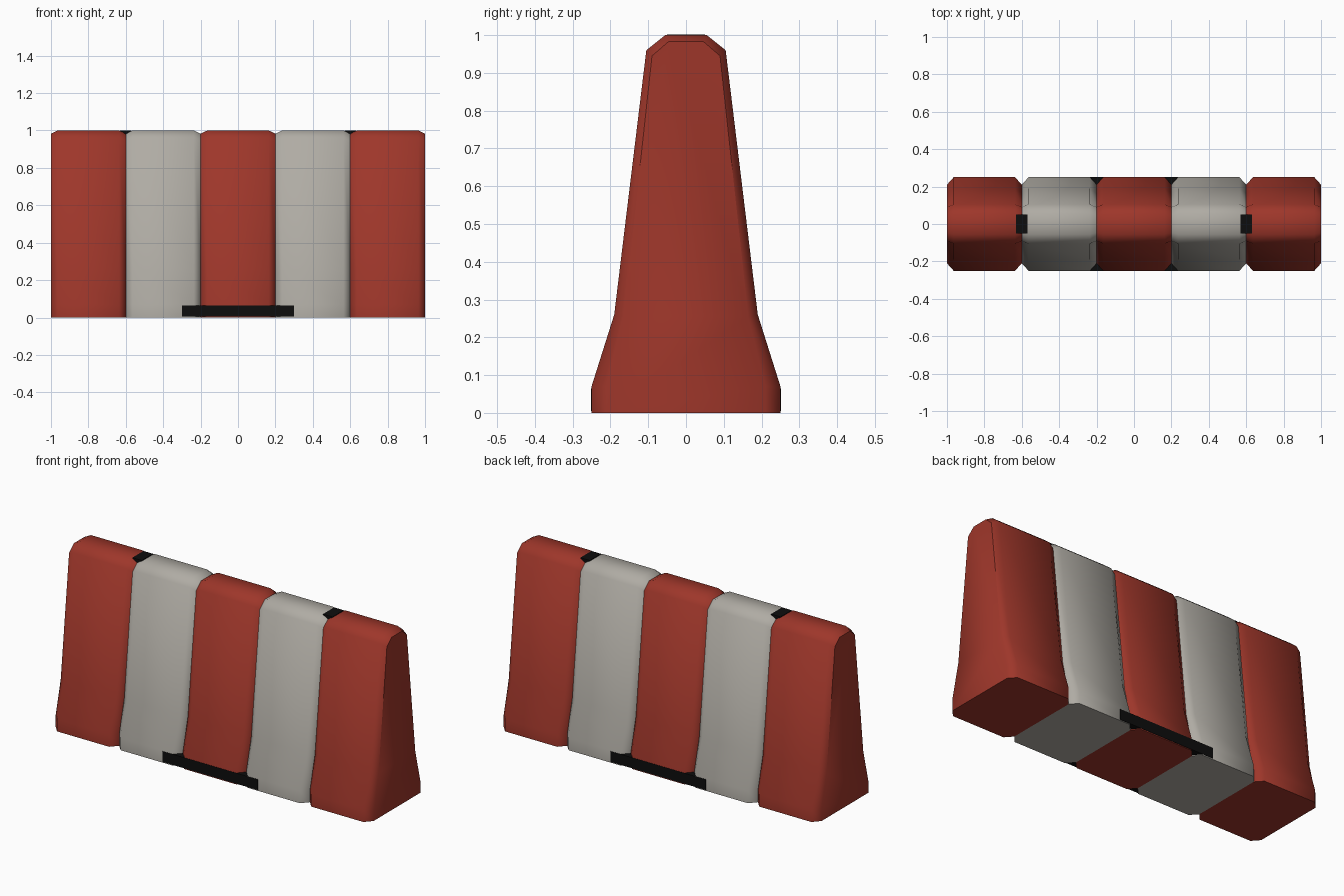
import bpy, bmesh, math

if "Cube" in bpy.data.objects:
    bpy.data.objects.remove(bpy.data.objects["Cube"])


def material(name, rgb):
    m = bpy.data.materials.new(name)
    m.diffuse_color = (*rgb, 1)
    m.use_nodes = True
    m.node_tree.nodes["Principled BSDF"].inputs["Base Color"].default_value = m.diffuse_color
    return m


red = material("barrier red", (0.34, 0.037, 0.023))
white = material("off white", (0.43, 0.41, 0.37))
black = material("black", (0.004, 0.004, 0.004))

# Half cross-sections (y, z): full body, and the inset chamfered end
BODY = [(0.25, 0), (0.25, 0.07), (0.19, 0.26), (0.105, 0.96), (0.055, 1.0)]
END = [(0.21, 0), (0.21, 0.07), (0.165, 0.255), (0.09, 0.945), (0.046, 0.983)]
WIDTH, CHAMFER = 0.4, 0.036


def link(name, bm, mat):
    bmesh.ops.recalc_face_normals(bm, faces=bm.faces)
    me = bpy.data.meshes.new(name)
    bm.to_mesh(me)
    bm.free()
    me.materials.append(mat)
    ob = bpy.data.objects.new(name, me)
    bpy.context.collection.objects.link(ob)
    return ob


def segment(name, cx, mat):
    """Loft the chamfered segment through four cross-sections."""
    bm = bmesh.new()
    h = WIDTH / 2
    rings = []
    for x, half in ((-h, END), (-h + CHAMFER, BODY), (h - CHAMFER, BODY), (h, END)):
        outline = half + [(-y, z) for y, z in reversed(half)]
        rings.append([bm.verts.new((cx + x, y, z)) for y, z in outline])
    n = len(rings[0])
    for a, b in zip(rings, rings[1:]):
        for i in range(n):
            j = (i + 1) % n
            bm.faces.new((a[i], a[j], b[j], b[i]))
    bm.faces.new(rings[0])
    bm.faces.new(rings[-1])
    ob = link(name, bm, mat)
    bpy.ops.object.select_all(action='DESELECT')
    ob.select_set(True)
    bpy.context.view_layer.objects.active = ob
    bpy.ops.object.shade_smooth_by_angle(angle=math.radians(50))


def box(name, lo, hi, mat):
    bm = bmesh.new()
    bmesh.ops.create_cube(bm, size=1)
    for v in bm.verts:
        v.co = [(a + b) / 2 + c * (b - a) for a, b, c in zip(lo, hi, v.co)]
    return link(name, bm, mat)


# Five alternating segments
for i in range(5):
    segment(f"barrier_segment_{i + 1}", (i - 2) * WIDTH, white if i % 2 else red)

# Forklift slot running through the base
box("forklift_slot", (-0.3, -0.252, 0.005), (0.3, 0.252, 0.065), black)

# Filler caps in the outer top joints
for side, s in (("left", -0.6), ("right", 0.6)):
    box(f"filler_cap_{side}", (s - 0.03, -0.05, 0.94), (s + 0.03, 0.05, 1.001), black)
